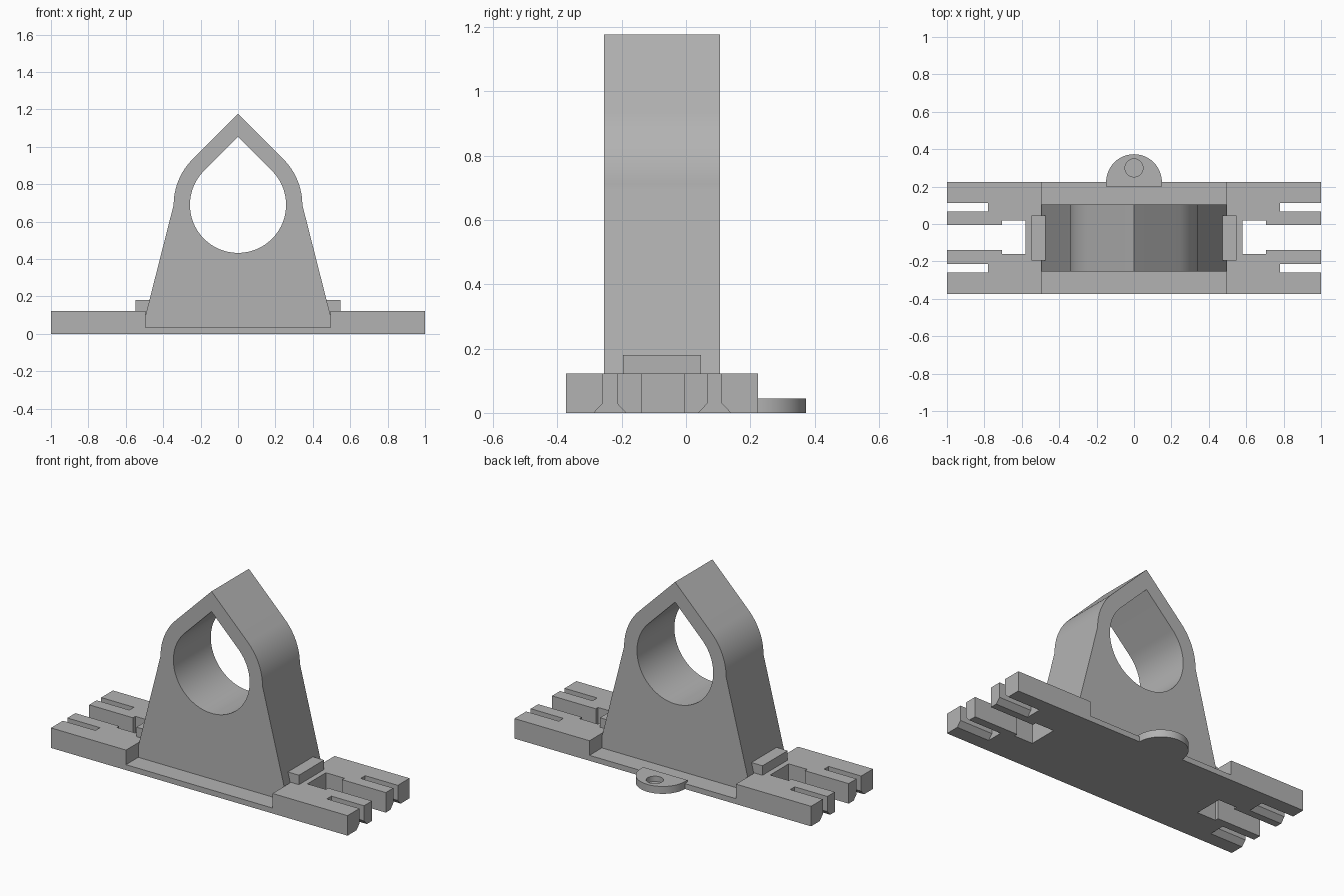
import bpy, bmesh, math
from mathutils import Vector

if "Cube" in bpy.data.objects:
    bpy.data.objects.remove(bpy.data.objects["Cube"])

grey = bpy.data.materials.new("plain grey")
grey.diffuse_color = (0.45, 0.45, 0.45, 1)
grey.use_nodes = True
grey.node_tree.nodes["Principled BSDF"].inputs["Base Color"].default_value = grey.diffuse_color


def prism(name, points, place, depth):
    """Extrude a 2D outline; place maps (u, v) to 3D, depth is the extrusion vector."""
    bm = bmesh.new()
    face = bm.faces.new([bm.verts.new(place(u, v)) for u, v in points])
    ext = bmesh.ops.extrude_face_region(bm, geom=[face])
    bmesh.ops.translate(bm, vec=Vector(depth),
                        verts=[g for g in ext["geom"] if isinstance(g, bmesh.types.BMVert)])
    bmesh.ops.recalc_face_normals(bm, faces=bm.faces)
    mesh = bpy.data.meshes.new(name)
    bm.to_mesh(mesh)
    bm.free()
    mesh.materials.append(grey)
    obj = bpy.data.objects.new(name, mesh)
    bpy.context.collection.objects.link(obj)
    return obj


def box(name, x0, x1, y0, y1, z0, z1):
    return prism(name, [(x0, y0), (x1, y0), (x1, y1), (x0, y1)],
                 lambda u, v: (u, v, z0), (0, 0, z1 - z0))


def arc(r, cz, a0, a1, n, cx=0):
    return [(cx + r * math.cos(math.radians(a0 + (a1 - a0) * i / n)),
             cz + r * math.sin(math.radians(a0 + (a1 - a0) * i / n))) for i in range(n + 1)]


def cut(obj, cutter):
    bpy.context.view_layer.objects.active = obj
    mod = obj.modifiers.new("cut", 'BOOLEAN')
    mod.operation, mod.solver, mod.object = 'DIFFERENCE', 'EXACT', cutter
    bpy.ops.object.modifier_apply(modifier=mod.name)
    bpy.data.objects.remove(cutter)


def smooth(obj):
    bpy.ops.object.select_all(action='DESELECT')
    obj.select_set(True)
    bpy.context.view_layer.objects.active = obj
    bpy.ops.object.shade_smooth_by_angle(angle=math.radians(20))


# Base plate with a shallow step in the middle
Y0, Y1, TOP, FLOOR, STEP = -0.373, 0.224, 0.122, 0.033, 0.494
base = prism("base_plate",
             [(-1, 0), (1, 0), (1, TOP), (STEP, TOP), (STEP, FLOOR),
              (-STEP, FLOOR), (-STEP, TOP), (-1, TOP)],
             lambda u, v: (u, Y0, v), (0, Y1 - Y0, 0))

for s in (-1, 1):
    # T-shaped slot at each end
    cut(base, prism("slot_cutter",
                    [(0.58, -0.16), (0.705, -0.16), (0.705, -0.138), (1.1, -0.138),
                     (1.1, -0.005), (0.705, -0.005), (0.705, 0.018), (0.58, 0.018)],
                    lambda u, v: (s * u, v, -0.1), (0, 0, 0.4)))
    # Narrow slots that flare at the underside
    for a, b in ((-0.259, -0.215), (0.067, 0.111)):
        f = 0.028
        cut(base, prism("narrow_slot_cutter",
                        [(a - f, -0.05), (b + f, -0.05), (b + f, 0), (b, 0.03),
                         (b, 0.3), (a, 0.3), (a, 0.03), (a - f, 0)],
                        lambda u, v: (s * 0.78, u, v), (s * 0.4, 0, 0)))
    # Raised stop block beside the arch
    box("stop_block", *sorted((s * 0.468, s * 0.548)), -0.196, 0.046, 0.10, 0.18)

# Upright holder: tapering sides, round shoulders, pointed top
C, R, r = 0.69, 0.344, 0.257
outline = ([(-STEP, 0.02), (STEP, 0.02), (STEP, 0.10)] + arc(R, C, 0, 45, 12)
           + [(0, C + R * math.sqrt(2))] + arc(R, C, 135, 180, 12) + [(-STEP, 0.10)])
holder = prism("holder", outline, lambda u, v: (u, -0.255, v), (0, 0.36, 0))

# Teardrop opening
drop = arc(r, C, 135, 405, 72) + [(0, C + r * math.sqrt(2))]
cut(holder, prism("opening_cutter", drop, lambda u, v: (u, -0.5, v), (0, 1, 0)))
smooth(holder)

# Half-round tab at the back with a blind hole
tab = prism("rear_tab", [(0.149, 0.2)] + arc(0.149, Y1, 0, 180, 40) + [(-0.149, 0.2)],
            lambda u, v: (u, v, 0), (0, 0, 0.045))
cut(tab, prism("hole_cutter", arc(0.048, 0.3, 0, 350, 35),
               lambda u, v: (u, v, 0.012), (0, 0, 0.2)))
smooth(tab)
